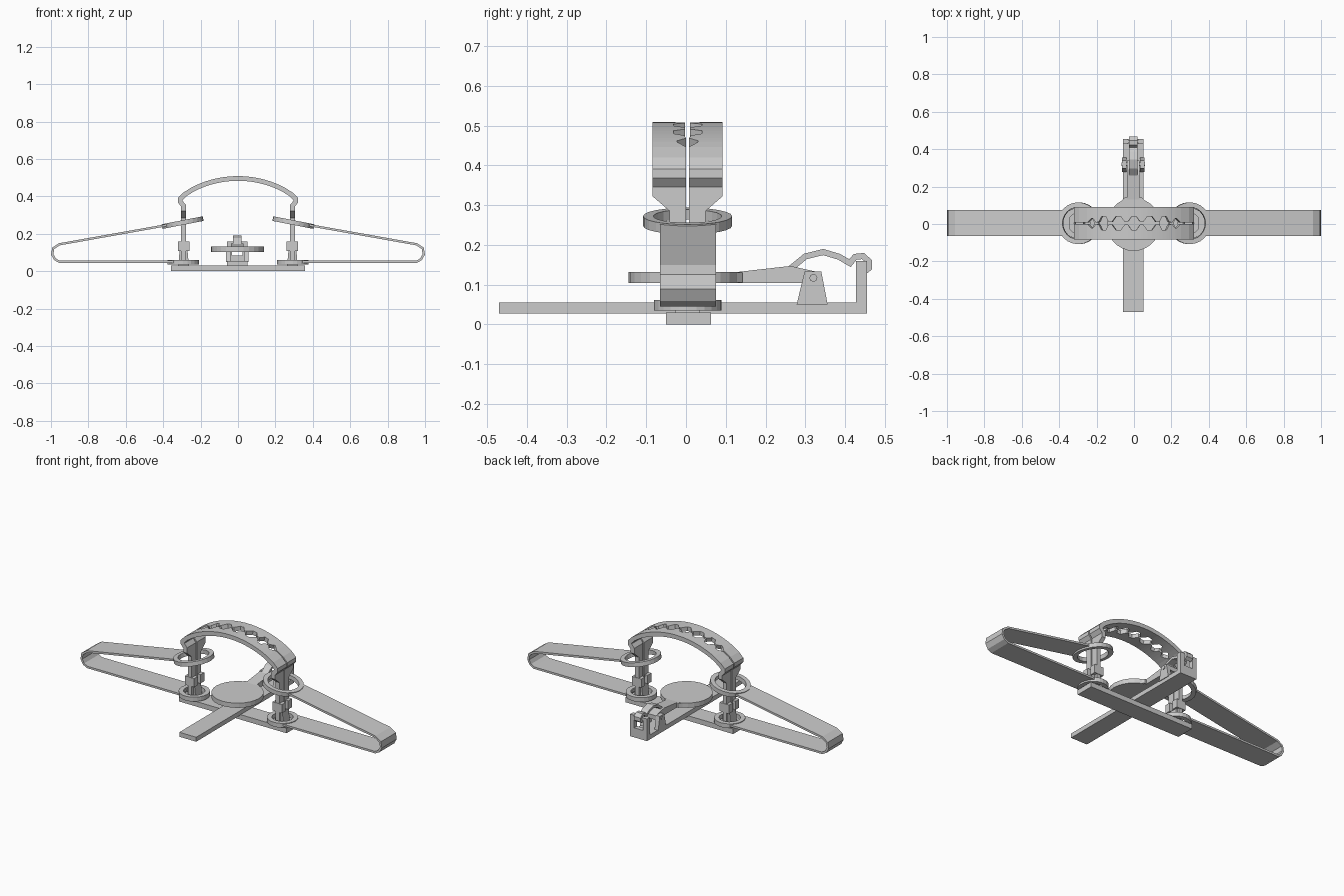
import bpy, bmesh, math
from mathutils import Vector, Matrix

if "Cube" in bpy.data.objects:
    bpy.data.objects.remove(bpy.data.objects["Cube"])

CY = 0.004   # centre line of the jaws


def finish(name, bm):
    bmesh.ops.recalc_face_normals(bm, faces=bm.faces)
    me = bpy.data.meshes.new(name)
    bm.to_mesh(me)
    bm.free()
    ob = bpy.data.objects.new(name, me)
    bpy.context.collection.objects.link(ob)
    return ob


def box(name, x0, x1, y0, y1, z0, z1):
    bm = bmesh.new()
    bmesh.ops.create_cube(bm, size=1)
    for v in bm.verts:
        v.co = ((x0 + x1) / 2 + v.co.x * (x1 - x0),
                (y0 + y1) / 2 + v.co.y * (y1 - y0),
                (z0 + z1) / 2 + v.co.z * (z1 - z0))
    return finish(name, bm)


def prism(name, pts, a, b, place):
    """Extrude a closed 2D outline from a to b; place(u, v, w) gives 3D."""
    bm = bmesh.new()
    r0 = [bm.verts.new(place(u, v, a)) for u, v in pts]
    r1 = [bm.verts.new(place(u, v, b)) for u, v in pts]
    n = len(pts)
    bm.faces.new(r0)
    bm.faces.new(r1)
    for i in range(n):
        bm.faces.new((r0[i], r0[(i + 1) % n], r1[(i + 1) % n], r1[i]))
    return finish(name, bm)


def strip(name, path, thick, place):
    """Bent flat bar; path holds (u, v, side_a, side_b) stations."""
    bm = bmesh.new()
    rings = []
    p = [Vector(s[:2]) for s in path]
    for i, s in enumerate(path):
        d0 = (p[i] - p[max(i - 1, 0)]).normalized()
        d1 = (p[min(i + 1, len(p) - 1)] - p[i]).normalized()
        d = (d0 + d1).normalized()
        ref = d1 if d1.length else d0
        n = Vector((-d.y, d.x)) * (thick / 2 / max(0.6, d.dot(ref)))
        o, q = p[i] + n, p[i] - n
        rings.append([bm.verts.new(place(c.x, c.y, w)) for c, w in
                      ((o, s[2]), (o, s[3]), (q, s[3]), (q, s[2]))])
    for r, t in zip(rings, rings[1:]):
        for k in range(4):
            bm.faces.new((r[k], r[(k + 1) % 4], t[(k + 1) % 4], t[k]))
    bm.faces.new(rings[0])
    bm.faces.new(rings[-1])
    return finish(name, bm)


def ring(name, ro, ri, h, centre, tilt, n=24):
    bm = bmesh.new()
    cols = []
    m = Matrix.Translation(centre) @ Matrix.Rotation(tilt, 4, 'Y')
    for i in range(n):
        a = math.tau * i / n
        cols.append([bm.verts.new(m @ Vector((r * math.cos(a), r * math.sin(a), z)))
                     for r, z in ((ro, -h / 2), (ro, h / 2), (ri, h / 2), (ri, -h / 2))])
    for i in range(n):
        c, d = cols[i], cols[(i + 1) % n]
        for k in range(4):
            bm.faces.new((c[k], c[(k + 1) % 4], d[(k + 1) % 4], d[k]))
    return finish(name, bm)


def yz(u, v, w):
    return (w - 0.004, u, v)


# crossed base bars
box("base_bar", -0.357, 0.357, -0.05, 0.063, 0, 0.03)
box("cross_bar", -0.06, 0.052, -0.47, 0.455, 0.028, 0.055)

# trigger pan with its arm
bm = bmesh.new()
bmesh.ops.create_cone(bm, cap_ends=True, segments=28, radius1=0.142, radius2=0.142,
                      depth=0.028, matrix=Matrix.Translation((-0.002, -0.002, 0.118)))
finish("trigger_pan", bm)
prism("pan_arm", [(0.12, 0.104), (0.34, 0.104), (0.34, 0.13), (0.262, 0.147), (0.13, 0.132)],
      -0.034, 0.034, yz)
prism("pan_arm_flare", [(-0.1, 0.09), (0.092, 0.09), (0.04, 0.142), (-0.048, 0.142)],
      0.105, 0.131, lambda u, v, w: (u, v, w))

# pivot bracket cheeks and pin
for s in (-1, 1):
    prism("pivot_cheek", [(0.278, 0.05), (0.356, 0.05), (0.34, 0.133), (0.298, 0.133)],
          s * 0.036, s * 0.06, yz)
prism("pivot_pin", [(0.32 + 0.01 * math.cos(k * math.pi / 4), 0.117 + 0.01 * math.sin(k * math.pi / 4))
                    for k in range(8)], -0.064, 0.064, yz)

# latch post with window, and latch curled round its top rail
for s in (-1, 1):
    prism("latch_post_side", [(0.427, 0.05), (0.455, 0.05), (0.455, 0.16), (0.427, 0.16)],
          s * 0.029, s * 0.056, yz)
box("latch_post_sill", -0.034, 0.026, 0.427, 0.455, 0.05, 0.085)
box("latch_post_rail", -0.034, 0.026, 0.434, 0.45, 0.142, 0.16)
latch = [(0.262, 0.14), (0.3, 0.171), (0.345, 0.182), (0.385, 0.17), (0.412, 0.154),
         (0.425, 0.17), (0.445, 0.172), (0.46, 0.158), (0.46, 0.142), (0.446, 0.131)]
strip("latch", [(u, v, -0.022, 0.022) for u, v in latch], 0.015, yz)

# jaw half profile: x, z, inner y, outer y (distance from centre line)
G = 0.004
side = [(0.291, 0.05, G, 0.045), (0.291, 0.285, G, 0.045), (0.291, 0.322, G, 0.088),
        (0.291, 0.35, G, 0.088), (0.309, 0.372, G, 0.088), (0.309, 0.386, G, 0.088),
        (0.285, 0.41, G, 0.088)]


def arch_z(x):
    return 0.41 + 0.086 * (1 - (abs(x) / 0.285) ** 2) ** 0.9


# toothed crown: alternating tooth tips and valleys
crown = []
for x, inner in ((0.245, G), (0.222, 0.026), (0.215, 0.026), (0.2, G), (0.183, G + 0.004),
                 (0.17, 0.036), (0.148, 0.036), (0.133, 0.006), (0.117, 0.006),
                 (0.095, 0.036), (0.07, 0.036), (0.048, 0.006), (0.033, 0.006),
                 (0.012, 0.036)):
    crown.append((x, arch_z(x), inner, 0.088))
half = side + crown
jaw = half + [(-x, z, a, b) for x, z, a, b in reversed(half)]
for s in (-1, 1):
    strip("jaw_front" if s < 0 else "jaw_back", jaw, 0.025,
          lambda u, v, w: (u, CY + s * w, v))

# springs, rings and hinge posts on each end
spring = [(0.345, 0.051), (0.955, 0.051), (0.979, 0.064), (0.993, 0.09), (0.988, 0.122),
          (0.955, 0.144), (0.382, 0.246)]
for s in (-1, 1):
    strip("leaf_spring", [(u, v, -0.065, 0.076) for u, v in spring], 0.012,
          lambda u, v, w: (s * u, w, v))
    ring("upper_spring_ring", 0.112, 0.086, 0.025, (s * 0.296, CY, 0.26), s * math.radians(11))
    ring("lower_spring_ring", 0.085, 0.058, 0.026, (s * 0.293, CY, 0.048), 0)
    # upright bracket with hinge lugs for each jaw
    prism("hinge_post", [(0.262, 0.028), (0.32, 0.028), (0.312, 0.11), (0.27, 0.11)],
          CY - 0.03, CY + 0.03, lambda u, v, w: (s * u, w, v))
    for t in (-1, 1):
        y0, y1 = sorted((CY + t * 0.012, CY + t * 0.048))
        box("hinge_lug", s * 0.291 - 0.031, s * 0.291 + 0.031, y0, y1, 0.108, 0.16)
